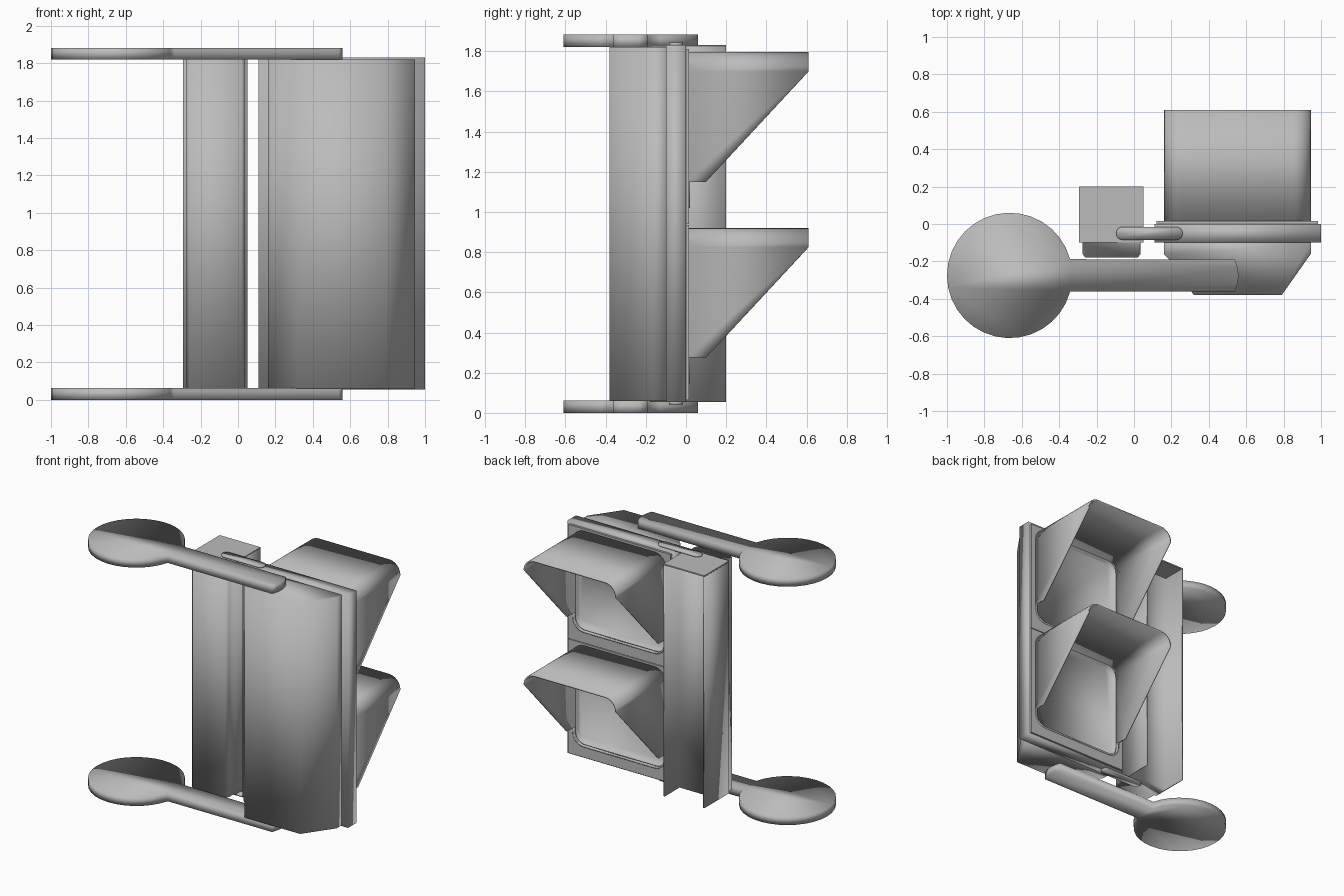
import bpy, bmesh
from math import sin, cos, radians

cube = bpy.data.objects.get("Cube")
if cube:
    bpy.data.objects.remove(cube, do_unlink=True)

grey = bpy.data.materials.new("signal_grey")
grey.use_nodes = True
grey.diffuse_color = (0.5, 0.5, 0.5, 1)
grey.node_tree.nodes["Principled BSDF"].inputs["Base Color"].default_value = (0.5, 0.5, 0.5, 1)


def finish(name, bm, smooth=True):
    bmesh.ops.recalc_face_normals(bm, faces=bm.faces)
    mesh = bpy.data.meshes.new(name)
    bm.to_mesh(mesh)
    bm.free()
    mesh.materials.append(grey)
    for p in mesh.polygons:
        p.use_smooth = smooth
    obj = bpy.data.objects.new(name, mesh)
    bpy.context.collection.objects.link(obj)
    return obj


def extrude(name, outline, low, high, axis="z", smooth=True):
    """Extrude an (x, y) outline along z, or an (x, z) outline along y."""
    bm = bmesh.new()
    place = (lambda a, b, t: (a, b, t)) if axis == "z" else (lambda a, b, t: (a, t, b))
    rings = [[bm.verts.new(place(a, b, t)) for a, b in outline] for t in (low, high)]
    n = len(outline)
    for i in range(n):
        j = (i + 1) % n
        bm.faces.new((rings[0][i], rings[0][j], rings[1][j], rings[1][i]))
    for ring in rings:
        bm.faces.new(ring)
    return finish(name, bm, smooth)


def rect(x0, x1, y0, y1):
    return [(x0, y0), (x1, y0), (x1, y1), (x0, y1)]


def rounded(x0, x1, y0, y1, r, steps=6):
    """Rounded rectangle, counter-clockwise from the lower right corner."""
    pts = []
    corners = ((x1 - r, y0 + r, -90), (x1 - r, y1 - r, 0),
               (x0 + r, y1 - r, 90), (x0 + r, y0 + r, 180))
    for cx, cy, start in corners:
        for k in range(steps + 1):
            a = radians(start + 90 * k / steps)
            pts.append((cx + r * cos(a), cy + r * sin(a)))
    return pts


def cut(obj, cutter):
    mod = obj.modifiers.new("opening", "BOOLEAN")
    mod.operation = "DIFFERENCE"
    mod.solver = "EXACT"
    mod.object = cutter
    cutter.hide_render = True
    cutter.hide_viewport = True


# Mounting brackets: round pad with a straight arm
pad = []
for k in range(31):
    a = radians(15 + 330 * k / 30)
    pad.append((-0.665 + 0.335 * cos(a), -0.275 + 0.335 * sin(a)))
pad += [(0.54, -0.36), (0.553, -0.32), (0.56, -0.275), (0.553, -0.23), (0.54, -0.19)]
for name, z in (("lower_bracket", 0), ("upper_bracket", 1.82)):
    extrude(name, pad, z, z + 0.062)

# Faceted front shell of the signal housing
shell = [(0.16, -0.09), (0.16, -0.16), (0.18, -0.18), (0.32, -0.38),
         (0.79, -0.38), (0.945, -0.16), (0.945, -0.09)]
extrude("housing_shell", shell, 0.06, 1.82)

# Main frame and the two doors, each with a recessed lens
frame = extrude("housing_frame", rect(0.11, 1.0, -0.10, 0), 0.055, 1.83)
for label, base in (("lower", 0.145), ("upper", 1.02)):
    top = base + 0.775
    door = extrude(label + "_door", rect(0.12, 0.985, 0, 0.015), base - 0.08, top + 0.015,
                   smooth=False)
    hole = rounded(0.17, 0.935, base + 0.01, top - 0.01, 0.09)
    cutter = extrude(label + "_lens_cutter", hole, -0.04, 0.1, "y")
    cut(frame, cutter)
    cut(door, cutter)

    # Visor: a rounded square tube trimmed on a slant, leaving a low rim below
    ring = rounded(0.16, 0.945, base, top, 0.095)
    half = len(ring) // 4
    hem = base + 0.13
    brow = top - 0.095
    right = [(ring[half - 1][0], hem, 0.02), (ring[half - 1][0], hem, 0.10)]
    left = [(ring[3 * half][0], hem, 0.10), (ring[3 * half][0], hem, 0.02)]
    low_right = [(x, z, 0.02) for x, z in ring[:half]]
    hood = [(x, z, 0.61) for x, z in ring[half:3 * half]]
    low_left = [(x, z, 0.02) for x, z in ring[3 * half:]]
    path = low_right + right + hood + left + low_left
    bm = bmesh.new()
    back = [bm.verts.new((x, 0, z)) for x, z, d in path]
    front = [bm.verts.new((x, d, z)) for x, z, d in path]
    for i in range(len(path)):
        j = (i + 1) % len(path)
        if path[i][:2] != path[j][:2]:
            bm.faces.new((back[i], back[j], front[j], front[i]))
    bmesh.ops.remove_doubles(bm, verts=bm.verts, dist=0.0005)
    visor = finish(label + "_visor", bm)
    thick = visor.modifiers.new("thickness", "SOLIDIFY")
    thick.thickness = 0.012
    thick.offset = -1

# Side terminal box: channel open at the back, closed by a thin cap
channel = [(-0.295, 0.2), (-0.285, 0.2), (-0.285, 0.02), (0.04, 0.02), (0.04, 0.2),
           (0.05, 0.2), (0.05, -0.1), (0.035, -0.1), (0.035, -0.16), (0.02, -0.18),
           (-0.26, -0.18), (-0.275, -0.16), (-0.275, -0.1), (-0.295, -0.1)]
extrude("terminal_box", channel, 0.055, 1.825)
extrude("terminal_box_cap", rect(-0.295, 0.05, -0.1, 0.2), 1.82, 1.83, smooth=False)

# Link plates joining the box to the housing
link = rounded(-0.095, 0.26, -0.085, -0.015, 0.034, 4)
for name, z in (("lower_link", 0.042), ("upper_link", 1.828)):
    extrude(name, link, z, z + 0.015)
